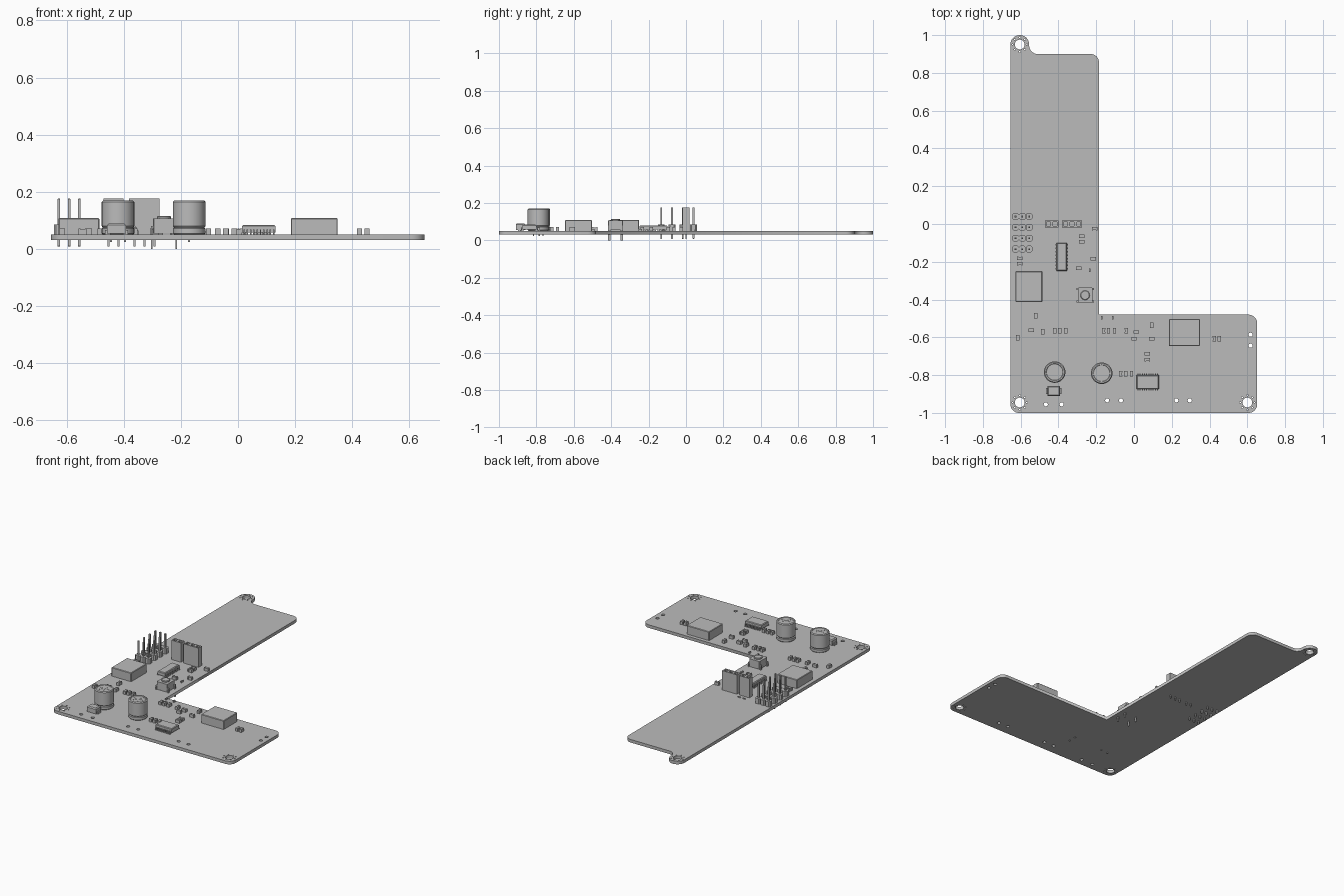
import bpy, bmesh
from math import cos, sin, pi, radians
from mathutils import Vector, Matrix

cube = bpy.data.objects.get("Cube")
if cube:
    bpy.data.objects.remove(cube, do_unlink=True)

GREY = (0.5, 0.5, 0.5, 1)
grey = bpy.data.materials.new("plain_grey")
grey.use_nodes = True
grey.diffuse_color = GREY
grey.node_tree.nodes["Principled BSDF"].inputs["Base Color"].default_value = GREY

BOTTOM, TOP = 0.031, 0.051          # faces of the board


def activate(obj):
    bpy.ops.object.select_all(action='DESELECT')
    obj.select_set(True)
    bpy.context.view_layer.objects.active = obj


def finish(bm, name, smooth=False):
    mesh = bpy.data.meshes.new(name)
    bm.to_mesh(mesh)
    bm.free()
    mesh.materials.append(grey)
    obj = bpy.data.objects.new(name, mesh)
    bpy.context.collection.objects.link(obj)
    if smooth:
        activate(obj)
        bpy.ops.object.shade_smooth_by_angle(angle=radians(30))
    return obj


def box(bm, x, y, w, d, z0, z1, turn=0):
    m = (Matrix.Translation((x, y, (z0 + z1) / 2)) @ Matrix.Rotation(turn, 4, 'Z')
         @ Matrix.Diagonal((w, d, z1 - z0, 1)))
    return bmesh.ops.create_cube(bm, size=1, matrix=m)["verts"]


def bevel(bm, verts, offset, test):
    edges = {e for v in verts for e in v.link_edges if test(*e.verts)}
    bmesh.ops.bevel(bm, geom=list(edges), offset=offset, segments=1, affect='EDGES')


def upright(a, b):
    return abs(a.co.z - b.co.z) > 0.005


def lathe(bm, x, y, profile, steps=32):
    """Spin a list of (radius, height) points about a vertical axis."""
    verts = [bm.verts.new((x + r, y, z)) for r, z in profile]
    edges = [bm.edges.new(pair) for pair in zip(verts, verts[1:])]
    bmesh.ops.spin(bm, geom=verts + edges, cent=(x, y, 0), axis=(0, 0, 1),
                   angle=2 * pi, steps=steps, use_merge=True)
    bmesh.ops.remove_doubles(bm, verts=bm.verts, dist=0.0001)
    bmesh.ops.recalc_face_normals(bm, faces=bm.faces)


# Circuit board: rounded outline with drilled holes
def rounded(corners):
    points = []
    for i, (x, y, r) in enumerate(corners):
        p = Vector((x, y))
        if not r:
            points.append(p)
            continue
        u = (Vector(corners[i - 1][:2]) - p).normalized()
        v = (Vector(corners[(i + 1) % len(corners)][:2]) - p).normalized()
        for k in range(9):
            t = k / 8 * pi / 2
            points.append(p + r * (u + v) - r * (v * cos(t) + u * sin(t)))
    return points


def circle(x, y, r, n=20):
    return [Vector((x + r * cos(2 * pi * k / n), y + r * sin(2 * pi * k / n)))
            for k in range(n)]


loops = [rounded([(-.654, -1, .045), (.652, -1, .045), (.652, -.48, .045),
                  (-.185, -.48, 0), (-.185, .9, .045), (-.555, .9, .045),
                  (-.555, 1, .049), (-.654, 1, .049)])]
for x, y in ((-.605, .95), (-.605, -.945), (.6, -.945)):
    loops.append(circle(x, y, .026))
    loops += [circle(v.x, v.y, .004, 8) for v in circle(x, y, .038, 8)]
for x, y in ((.617, -.586), (.617, -.644), (-.467, -.955), (-.383, -.955),
             (-.142, -.934), (-.069, -.934), (.224, -.934), (.295, -.934)):
    loops.append(circle(x, y, .011, 14))

curve = bpy.data.curves.new("circuit_board", 'CURVE')
curve.dimensions, curve.fill_mode = '2D', 'BOTH'
curve.extrude = (TOP - BOTTOM) / 2
for loop in loops:
    spline = curve.splines.new('POLY')
    spline.points.add(len(loop) - 1)
    for point, co in zip(spline.points, loop):
        point.co = (co.x, co.y, 0, 1)
    spline.use_cyclic_u = True
curve.materials.append(grey)
board = bpy.data.objects.new("circuit_board", curve)
board.location.z = (TOP + BOTTOM) / 2
bpy.context.collection.objects.link(board)
activate(board)
bpy.ops.object.convert(target='MESH')

# Pin headers: four rows of three
housing, pins = bmesh.new(), bmesh.new()
for y in (.04, -.017, -.075, -.133):
    for x in (-.627, -.591, -.555):
        cell = box(housing, x, y, .035, .036, TOP, .085)
        bevel(housing, cell, .008, upright)
        tip = box(pins, x, y, .009, .009, .008, .177)
        bevel(pins, tip, .002, lambda a, b: not upright(a, b))
finish(housing, "pin_header_housing")
finish(pins, "pin_header_pins")

# Socket headers: cells with square openings, tails below
sockets, tails = bmesh.new(), bmesh.new()
for x in (-.453, -.418, -.363, -.328, -.292):
    cell = box(sockets, x, 0, .0355, .036, TOP, .177)
    top = max({f for v in cell for f in v.link_faces},
              key=lambda f: f.calc_center_median().z)
    bmesh.ops.inset_individual(sockets, faces=[top], thickness=.011)
    floor = bmesh.ops.extrude_discrete_faces(sockets, faces=[top])["faces"]
    for v in floor[0].verts:
        v.co.z -= .08
    box(tails, x, 0, .007, .007, .008, TOP)
for x in (-.453, -.418):
    box(tails, x, .047, .02, .005, TOP, TOP + .006)
finish(sockets, "socket_headers")
finish(tails, "socket_tails")


# Chips with bent legs along two sides
def chip(name, x, y, length, width, reach, height, count, pitch, along_x):
    body, legs = bmesh.new(), bmesh.new()
    verts = box(body, 0, 0, length, width, TOP + .006, height)
    bevel(body, verts, .004, lambda a, b: a.co.z > .06 and b.co.z > .06)
    for i in range(count):
        px = (i - (count - 1) / 2) * pitch
        for side in (-1, 1):
            mid = (TOP + height) / 2
            foot = (reach - width / 2) * .6
            box(legs, px, side * (reach - foot / 2), pitch * .45, foot, TOP, TOP + .005)
            box(legs, px, side * (reach - foot), pitch * .45, .005, TOP, mid)
            box(legs, px, side * (width / 2), pitch * .45, 2 * (reach - foot - width / 2),
                mid - .005, mid)
    for bm, part in ((body, "body"), (legs, "legs")):
        obj = finish(bm, name + "_" + part)
        obj.location = (x, y, 0)
        obj.rotation_euler.z = 0 if along_x else pi / 2


chip("side_chip", -.382, -.174, .148, .054, .036, .08, 8, .018, False)
chip("front_chip", .073, -.837, .117, .074, .05, .084, 10, .0115, True)

# Power inductors: plain chamfered blocks
blocks = bmesh.new()
for x, y, w, d in ((-.557, -.331, .143, .162), (.267, -.575, .164, .143)):
    verts = box(blocks, x, y, w, d, TOP, .108)
    bevel(blocks, verts, .003, lambda a, b: upright(a, b) or a.co.z > .1)
finish(blocks, "power_inductors")

# Can capacitors: grooved cans with scored tops and two leads
cans, details = bmesh.new(), bmesh.new()
for x, y, dx, dy in ((-.42, -.784, .025, 0), (-.171, -.79, 0, .025)):
    R = .057
    lathe(cans, x, y, [(0, TOP), (R - .004, TOP), (R, TOP + .004), (R, .071),
                       (R - .004, .075), (R, .08), (R, .165), (R - .005, .17),
                       (R - .012, .17), (R - .014, .168), (0, .168)])
    for k in range(3):
        box(details, x, y, .07, .003, .167, .169, k * pi / 3)
    for side in (-1, 1):
        box(details, x + side * dx, y + side * dy, .007, .007, .024, TOP + .004)
finish(cans, "capacitor_cans", True)
finish(details, "capacitor_scores_and_leads")

# Moulded diode with end tabs
diode = bmesh.new()
verts = box(diode, -.425, -.884, .066, .052, TOP + .004, .09)
bevel(diode, verts, .006, lambda a, b: a.co.z > .08 and b.co.z > .08)
for side in (-1, 1):
    box(diode, -.425 + side * .031, -.884, .018, .03, TOP, .066)
finish(diode, "moulded_diode")

# Push button with round plunger and four legs
button, plunger = bmesh.new(), bmesh.new()
bx, by = -.259, -.377
verts = box(button, bx, by, .076, .08, TOP + .004, .106)
bevel(button, verts, .003, upright)
for sx in (-1, 1):
    for sy in (-1, 1):
        box(button, bx + sx * .043, by + sy * .033, .006, .012, 0, .08)
        box(button, bx + sx * .039, by + sy * .033, .012, .012, .074, .08)
lathe(plunger, bx, by, [(0, .1), (.025, .1), (.025, .112), (.022, .115), (0, .115)], 24)
finish(button, "button_body")
finish(plunger, "button_plunger", True)

# Small surface parts: a body between two slightly larger end caps
lengthwise = [(-.52, -.487), (-.483, -.57), (-.419, -.565), (-.393, -.565),
              (-.361, -.565), (-.615, -.602), (-.161, -.565), (-.135, -.565),
              (-.103, -.565), (-.04, -.565), (.095, -.535), (-.071, -.794),
              (-.043, -.794), (-.013, -.794), (.425, -.608), (.451, -.608)]
crosswise = [(-.543, -.562), (-.604, -.182), (-.604, -.21), (-.277, -.064),
             (-.277, -.095), (-.293, -.234), (-.217, -.185), (.013, -.572),
             (0, -.608), (.095, -.608), (.071, -.687), (.071, -.718), (-.209, -.025)]
middles, caps = bmesh.new(), bmesh.new()
for spots, ax, ay in ((lengthwise, 0, 1), (crosswise, 1, 0)):
    for x, y in spots:
        box(middles, x, y, .016 + .004 * ax, .016 + .004 * ay, TOP, .069)
        for side in (-1, 1):
            box(caps, x + side * ax * .011, y + side * ay * .011,
                .018 - .011 * ax, .018 - .011 * ay, TOP, .071)
for x, y in ((-.171, -.497), (-.113, -.497), (-.235, -.244)):
    box(middles, x, y, .007, .018, TOP, .062)
finish(middles, "small_part_bodies")
finish(caps, "small_part_end_caps")
